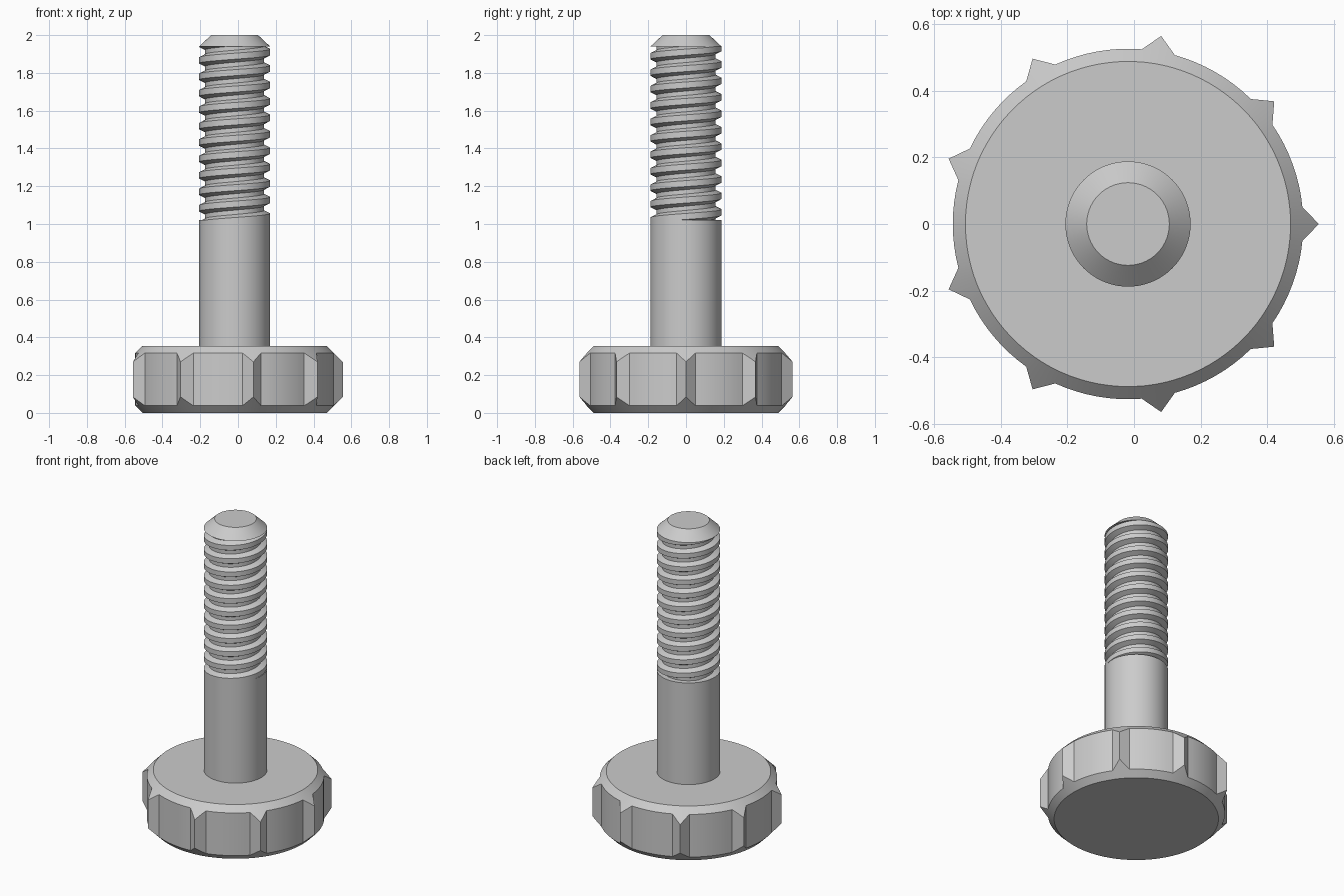
import bpy, bmesh, math
from mathutils import Vector

if "Cube" in bpy.data.objects:
    bpy.data.objects.remove(bpy.data.objects["Cube"])

CX = -0.018           # shared axis of knob and shaft
TAU = 2 * math.pi


def build(name, rows, angle=30):
    """Skin closed rows of points (first = last) and cap both ends."""
    bm = bmesh.new()
    grid = [[bm.verts.new((x + CX, y, z)) for x, y, z in row] for row in rows]
    for a, b in zip(grid, grid[1:]):
        for i in range(len(a) - 1):
            bm.faces.new((a[i], a[i + 1], b[i + 1], b[i]))
    bm.faces.new(list(reversed(grid[0][:-1])))
    bm.faces.new(grid[-1][:-1])
    bmesh.ops.remove_doubles(bm, verts=bm.verts, dist=1e-5)
    bmesh.ops.dissolve_degenerate(bm, dist=1e-6, edges=bm.edges)
    bmesh.ops.recalc_face_normals(bm, faces=bm.faces)
    me = bpy.data.meshes.new(name)
    bm.to_mesh(me)
    bm.free()
    ob = bpy.data.objects.new(name, me)
    bpy.context.collection.objects.link(ob)
    bpy.ops.object.select_all(action='DESELECT')
    ob.select_set(True)
    bpy.context.view_layer.objects.active = ob
    bpy.ops.object.shade_smooth_by_angle(angle=math.radians(angle))
    return ob


# Knob: disc with nine pointed grips, conically chamfered top and bottom
H, R, TIP, FLAT, HALF = 0.355, 0.526, 0.573, 0.488, math.radians(5.5)
outline = []
for k in range(9):
    a = k * TAU / 9

    def polar(r, t):
        return Vector((r * math.cos(t), r * math.sin(t)))
    left, tip, right = polar(R, a - HALF), polar(TIP, a), polar(R, a + HALF)
    outline += [left.lerp(tip, i / 5) for i in range(5)]
    outline += [tip.lerp(right, i / 5) for i in range(5)]
    gap = TAU / 9 - 2 * HALF
    outline += [polar(R, a + HALF + gap * i / 8) for i in range(8)]
outline.append(outline[0])
rim = [p.normalized() * FLAT for p in outline]
build("knob_head", [
    [(p.x, p.y, 0) for p in rim],
    [(p.x, p.y, p.length - FLAT) for p in outline],
    [(p.x, p.y, H - p.length + FLAT) for p in outline],
    [(p.x, p.y, H) for p in rim]], 20)

# Threaded shaft: plain shank, helical trapezoid thread, chamfered tip
N, R1, R0, P = 72, 0.188, 0.156, 0.087
Z0, Z1, MID = 1.02, 1.94, 1.04
CREST, ROOT = 0.016, 0.032      # half crest width, start of the root


def ring(r, z):
    return [(r * math.cos(TAU * i / N), r * math.sin(TAU * i / N), z)
            for i in range(N + 1)]


def thread_point(i, offset):
    z = min(max(MID + offset + P * i / N, Z0), Z1)
    d = (z - MID - P * i / N) % P
    d = min(d, P - d)
    f = min(max((d - CREST) / (ROOT - CREST), 0), 1)
    r = R1 + (R0 - R1) * f
    return r * math.cos(TAU * i / N), r * math.sin(TAU * i / N), z


rows = [ring(R1, 0.34), ring(R1, Z0)]
for k in range(-2, 13):
    for s in (-ROOT, -CREST, CREST, ROOT):
        rows.append([thread_point(i, k * P + s) for i in range(N + 1)])
rows += [ring(R1, Z1), ring(0.124, 2.0)]
build("threaded_shaft", rows, 25)
